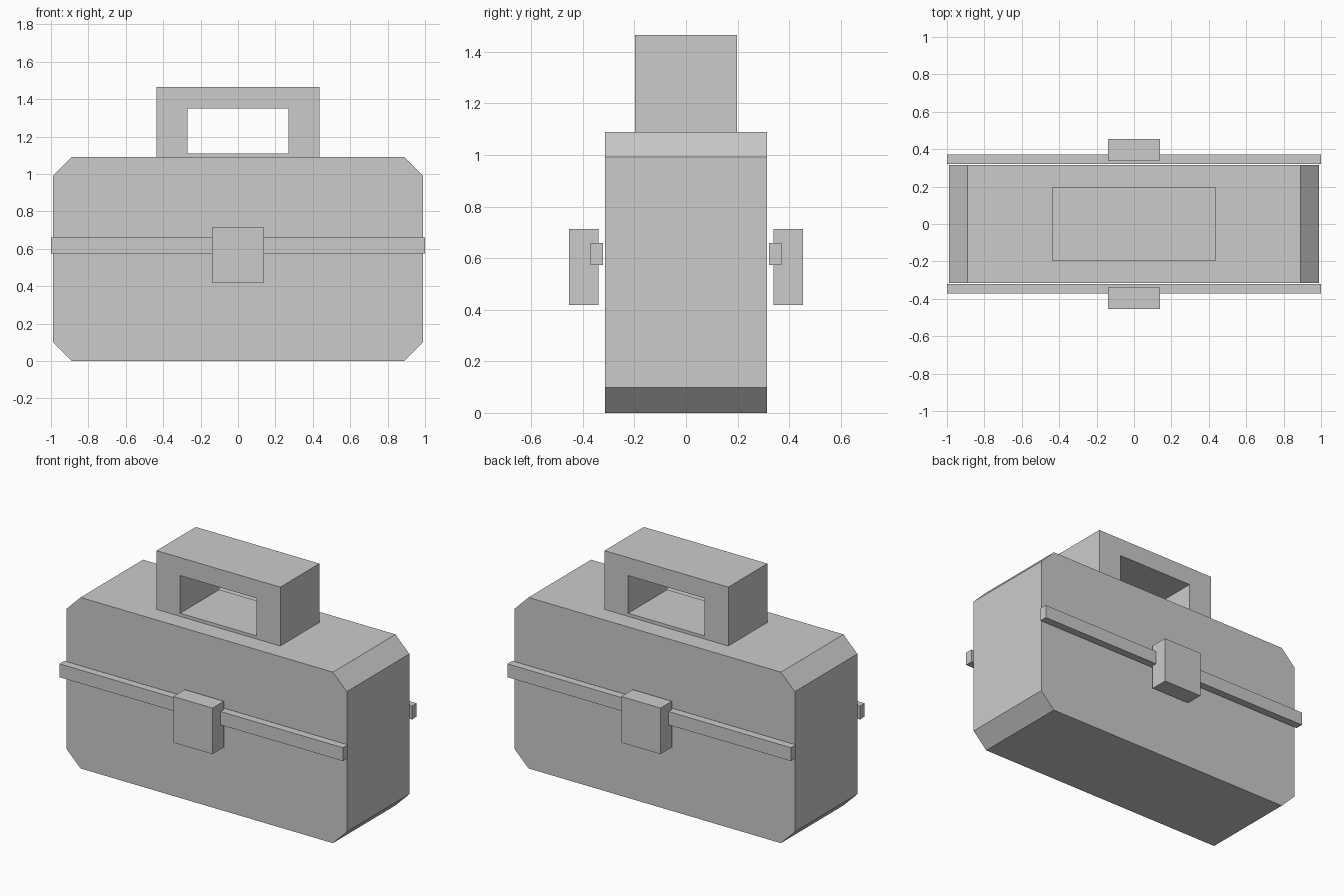
import bpy, bmesh
from mathutils import Vector

if "Cube" in bpy.data.objects:
    bpy.data.objects.remove(bpy.data.objects["Cube"])

grey = bpy.data.materials.new("plain grey")
grey.diffuse_color = (0.6, 0.6, 0.6, 1)
grey.use_nodes = True
grey.node_tree.nodes["Principled BSDF"].inputs["Base Color"].default_value = grey.diffuse_color


def finish(name, bm):
    bmesh.ops.recalc_face_normals(bm, faces=bm.faces[:])
    mesh = bpy.data.meshes.new(name)
    bm.to_mesh(mesh)
    bm.free()
    mesh.materials.append(grey)
    obj = bpy.data.objects.new(name, mesh)
    bpy.context.collection.objects.link(obj)
    return obj


def box(name, x, y0, y1, z0, z1):
    """Box centred on x = 0, with half width x."""
    bm = bmesh.new()
    bmesh.ops.create_cube(bm, size=1)
    for v in bm.verts:
        v.co = Vector((v.co.x * 2 * x, y1 if v.co.y > 0 else y0, z1 if v.co.z > 0 else z0))
    return finish(name, bm)


# Case body: octagonal front profile extruded through the depth
W, D, H, C = 0.988, 0.315, 1.09, 0.098
profile = [(W - C, 0), (W, C), (W, H - C), (W - C, H)]
profile += [(-x, z) for x, z in reversed(profile)]
bm = bmesh.new()
face = bm.faces.new([bm.verts.new((x, -D, z)) for x, z in profile])
ext = bmesh.ops.extrude_face_region(bm, geom=[face])
bmesh.ops.translate(bm, vec=(0, 2 * D, 0),
                    verts=[g for g in ext["geom"] if isinstance(g, bmesh.types.BMVert)])
finish("case_body", bm)

# Handle: rectangular frame with an opening through the depth
outer = [(-0.436, 1.09), (0.436, 1.09), (0.436, 1.465), (-0.436, 1.465)]
inner = [(-0.27, 1.11), (0.27, 1.11), (0.27, 1.35), (-0.27, 1.35)]
bm = bmesh.new()
rings = [[bm.verts.new((x, y, z)) for x, z in loop]
         for loop, y in ((outer, -0.197), (inner, -0.197), (inner, 0.197), (outer, 0.197))]
for r in range(4):
    a, b = rings[r], rings[(r + 1) % 4]
    for i in range(4):
        j = (i + 1) % 4
        bm.faces.new((a[i], a[j], b[j], b[i]))
finish("handle", bm)

# Trim strips and latches on front and back
for side, s in (("front", -1), ("back", 1)):
    y = sorted((s * 0.322, s * 0.371))
    box(side + "_trim_strip", 1.0, *y, 0.574, 0.659)
    y = sorted((s * 0.339, s * 0.454))
    box(side + "_latch", 0.138, *y, 0.419, 0.713)
